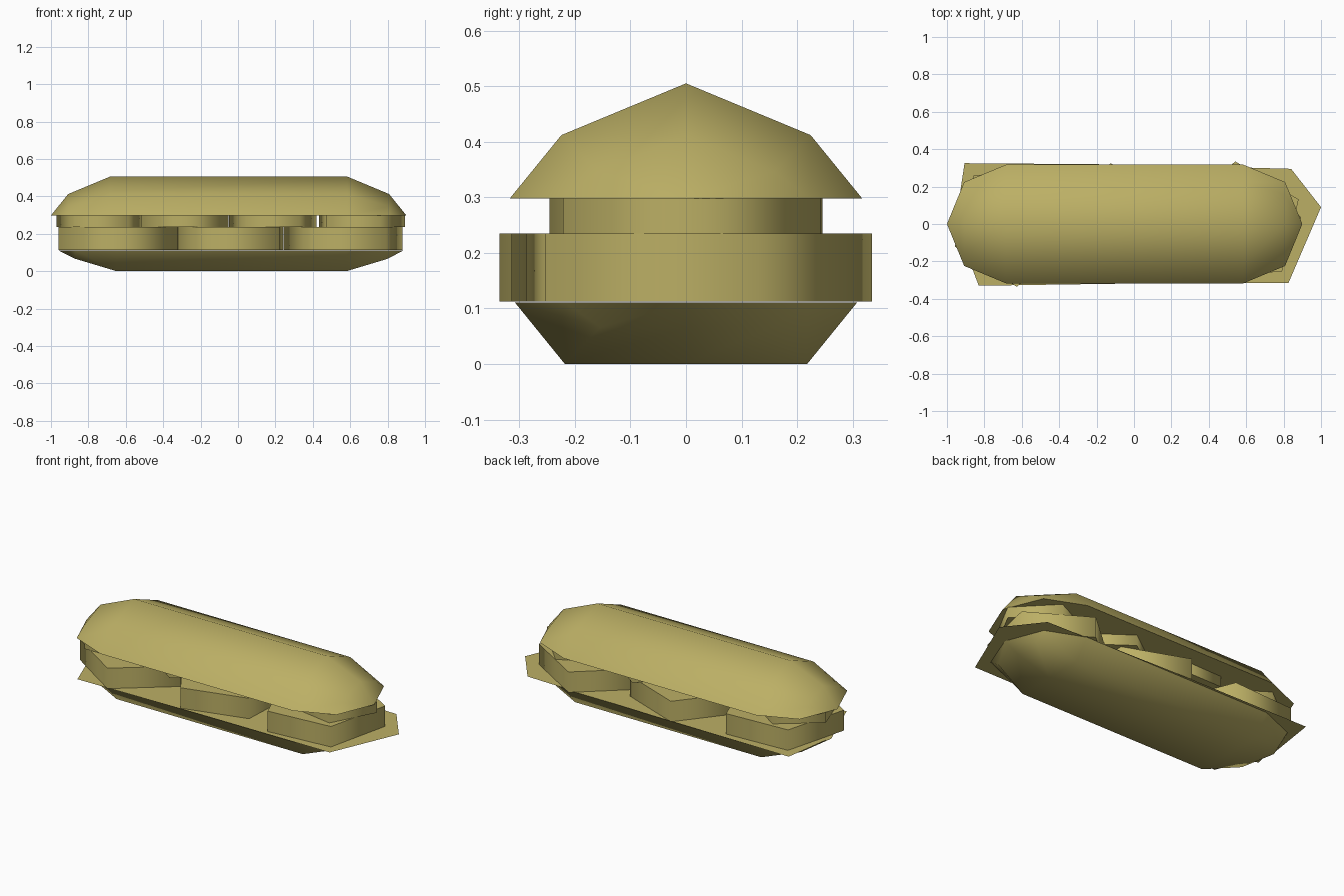
import bpy, bmesh
from math import cos, sin, radians, sqrt

if "Cube" in bpy.data.objects:
    bpy.data.objects.remove(bpy.data.objects["Cube"])

mat = bpy.data.materials.new("bread")
mat.diffuse_color = (0.5, 0.43, 0.13, 1)
mat.use_nodes = True
mat.node_tree.nodes["Principled BSDF"].inputs["Base Color"].default_value = mat.diffuse_color


def finish(name, bm, angle=None):
    """Turn a bmesh into a named, coloured object."""
    bmesh.ops.recalc_face_normals(bm, faces=bm.faces[:])
    me = bpy.data.meshes.new(name)
    bm.to_mesh(me)
    bm.free()
    ob = bpy.data.objects.new(name, me)
    bpy.context.collection.objects.link(ob)
    me.materials.append(mat)
    if angle:
        bpy.ops.object.select_all(action='DESELECT')
        ob.select_set(True)
        bpy.context.view_layer.objects.active = ob
        bpy.ops.object.shade_smooth_by_angle(angle=radians(angle))
    return ob


def bun(name, full, ring, xs, tip_xs, ring_xs, z_rim):
    """Half capsule: full section along the loaf, smaller ring, then a point."""
    bm = bmesh.new()
    row = lambda x, sec: [bm.verts.new((x, y, z)) for y, z in sec]
    rows = [row(ring_xs[0], ring), row(xs[0], full), row(xs[1], full), row(ring_xs[1], ring)]
    for a, b in zip(rows, rows[1:]):
        for i in range(len(a) - 1):
            bm.faces.new((a[i], a[i + 1], b[i + 1], b[i]))
    tips = [bm.verts.new((x, 0, z_rim)) for x in tip_xs]
    for t, r in ((tips[0], rows[0]), (tips[1], rows[3])):
        for i in range(len(r) - 1):
            bm.faces.new((t, r[i], r[i + 1]))
    # flat cut face
    bm.faces.new([tips[0]] + [r[0] for r in rows] + [tips[1]] + [r[-1] for r in reversed(rows)])
    return finish(name, bm, 65)


def slice_disc(name, x, r, rot, z0, z1, y=0):
    """Five-sided filling slice."""
    bm = bmesh.new()
    pts = [(x + r * cos(radians(rot + 72 * i)), y + r * sin(radians(rot + 72 * i))) for i in range(5)]
    lo = [bm.verts.new((*p, z0)) for p in pts]
    hi = [bm.verts.new((*p, z1)) for p in pts]
    bm.faces.new(lo[::-1])
    bm.faces.new(hi)
    for i in range(5):
        j = (i + 1) % 5
        bm.faces.new((lo[i], lo[j], hi[j], hi[i]))
    return finish(name, bm, 80)


# Buns
k = sqrt(0.5)
R = 0.317
bun("top_bun",
    [(-R, .298), (-R * k, .412), (0, .505), (R * k, .412), (R, .298)],
    [(-R * k, .298), (-R / 2, .346), (0, .412), (R / 2, .346), (R * k, .298)],
    (-.685, .585), (-1.0, .9), (-.908, .808), .298)
R = 0.308
bun("bottom_bun",
    [(-R, .111), (-R * k, 0), (0, 0), (R * k, 0), (R, .111)],
    [(-R * k, .111), (-R / 2, .066), (0, .066), (R / 2, .066), (R * k, .111)],
    (-.65, .58), (-.96, .885), (-.87, .8), .111)

# Paper-thin leaf lying on the bottom bun
bm = bmesh.new()
leaf = [(-.906, .325), (-.955, 0), (-.83, -.33), (0, -.318), (.826, -.315),
        (1.0, .09), (.84, .295), (0, .318)]
bm.faces.new([bm.verts.new((x, y, .113)) for x, y in reversed(leaf)])
finish("leaf", bm)

# Large lower slices
for i, (x, rot) in enumerate([(-.645, 57), (-.04, 33), (.571, 23)]):
    slice_disc(f"large_slice_{i + 1}", x, .336, rot, .113, .235)

# Small upper slices
for i, (x, rot) in enumerate([(-.735, 20), (-.285, 55), (.185, 18), (.65, 8)]):
    slice_disc(f"small_slice_{i + 1}", x, .246, rot, .235, .298)
